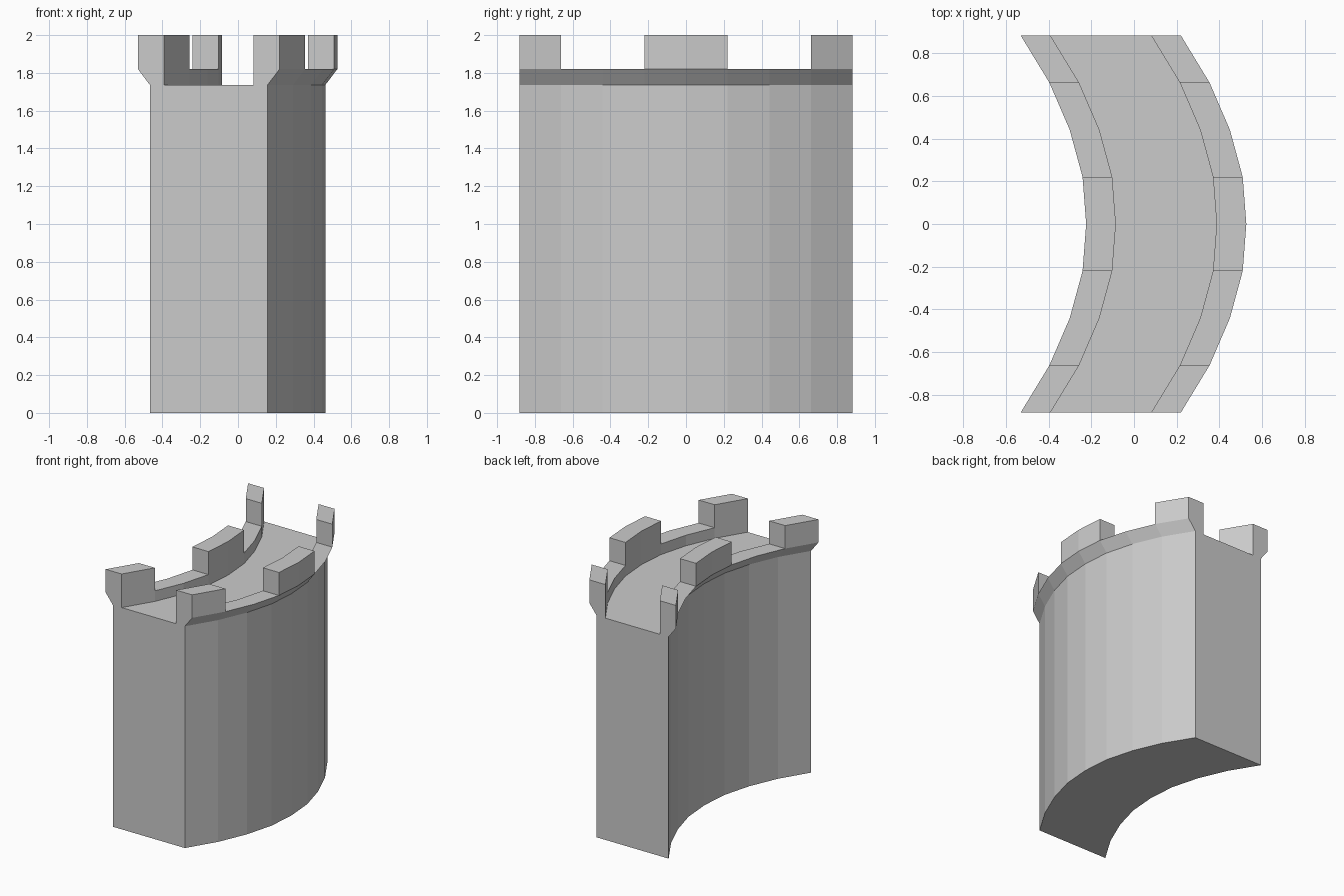
import bpy, bmesh
from mathutils import Vector

if "Cube" in bpy.data.objects:
    bpy.data.objects.remove(bpy.data.objects["Cube"])

# Curved centre line of the wall, mirrored about y = 0
half = [(0.151, 0.0), (0.134, 0.2205), (0.074, 0.441), (-0.021, 0.6615), (-0.155, 0.882)]
path = [(x, -y) for x, y in reversed(half[1:])] + half

FLOOR, LEDGE, TOP = 1.737, 1.82, 2.0

# Cross-section: sideways offset and height, right half then mirrored
right = [(0.312, 0), (0.312, FLOOR), (0.375, LEDGE), (0.236, LEDGE), (0.236, FLOOR)]
section = right + [(-d, z) for d, z in reversed(right)]
n = len(section)

# Wall body with flared parapets
bm = bmesh.new()
rings = [[bm.verts.new((x + d, y, z)) for d, z in section] for x, y in path]
merlon_faces = []
for s, (a, b) in enumerate(zip(rings, rings[1:])):
    for i in range(n):
        j = (i + 1) % n
        f = bm.faces.new((a[i], a[j], b[j], b[i]))
        # parapet tops that carry a merlon: both ends and the middle
        if s in (0, 3, 4, 7) and section[i][1] == section[j][1] == LEDGE:
            merlon_faces.append(f)
bm.faces.new(rings[0])
bm.faces.new(list(reversed(rings[-1])))
bmesh.ops.recalc_face_normals(bm, faces=bm.faces[:])

# Merlons raised from the parapet tops
res = bmesh.ops.extrude_face_region(bm, geom=merlon_faces)
raised = [v for v in res["geom"] if isinstance(v, bmesh.types.BMVert)]
bmesh.ops.translate(bm, verts=raised, vec=Vector((0, 0, TOP - LEDGE)))
old = [f for f in merlon_faces if f.is_valid]
if old:
    bmesh.ops.delete(bm, geom=old, context='FACES_ONLY')
bmesh.ops.recalc_face_normals(bm, faces=bm.faces[:])

mesh = bpy.data.meshes.new("curved_castle_wall")
bm.to_mesh(mesh)
bm.free()
wall = bpy.data.objects.new("curved_castle_wall", mesh)
bpy.context.collection.objects.link(wall)
